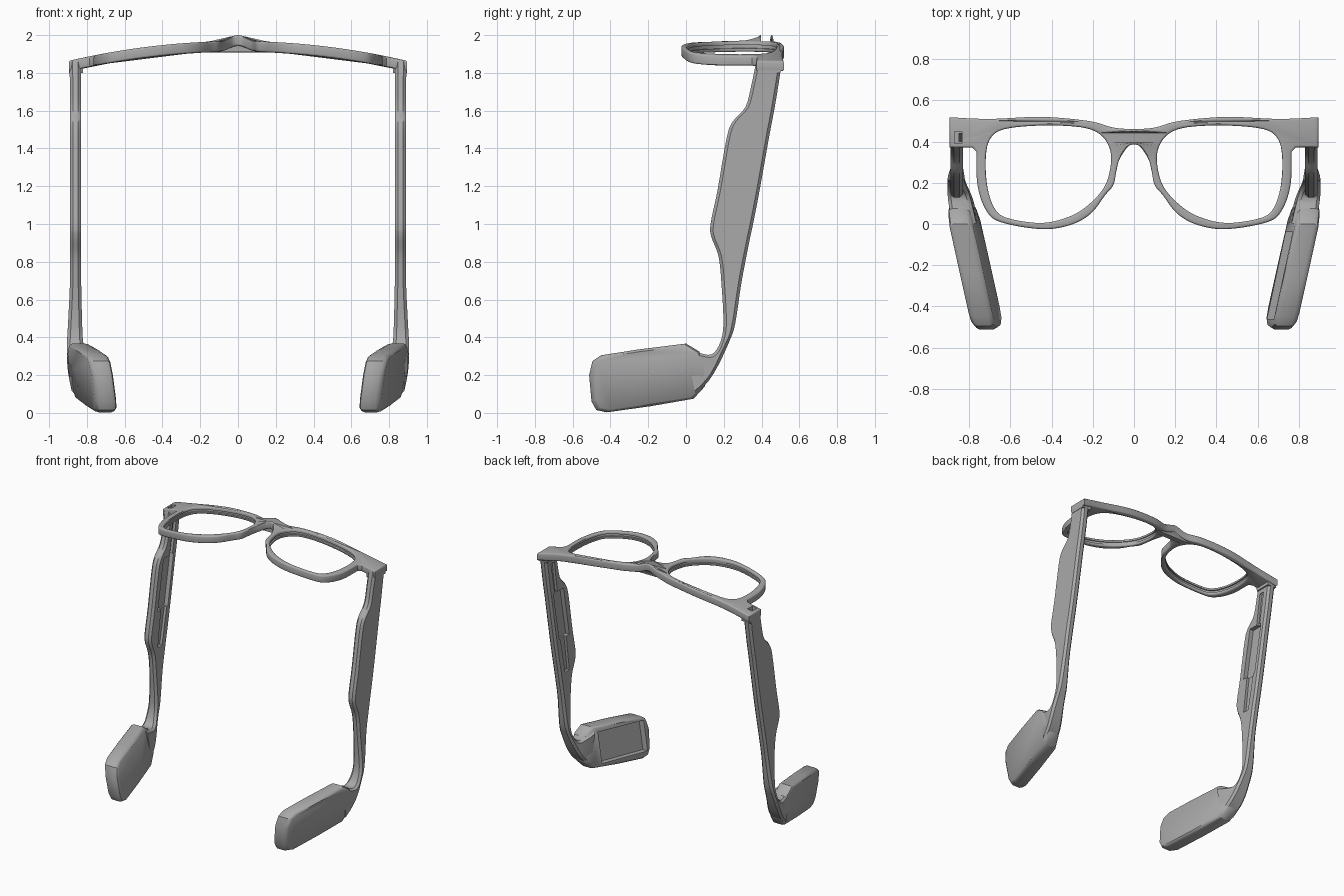
import bpy, bmesh, math
from mathutils import Vector

cube = bpy.data.objects.get("Cube")
if cube:
    bpy.data.objects.remove(cube)

grey = bpy.data.materials.new("matte_grey")
grey.use_nodes = True
grey.diffuse_color = (0.4, 0.4, 0.4, 1)
grey.node_tree.nodes["Principled BSDF"].inputs["Base Color"].default_value = grey.diffuse_color


def spline(points, steps=5, closed=False):
    """Catmull-Rom curve through points of any dimension."""
    pts = [Vector(p) for p in points]
    n = len(pts)
    out = []
    for i in range(n if closed else n - 1):
        if closed:
            a, b, c, d = (pts[(i + k) % n] for k in (-1, 0, 1, 2))
        else:
            a, b, c, d = (pts[min(max(i + k, 0), n - 1)] for k in (-1, 0, 1, 2))
        for s in range(steps):
            t = s / steps
            out.append(b + (c - a) * (t / 2) + (a * 2 - b * 5 + c * 4 - d) * (t * t / 2)
                       + (b * 3 - a - c * 3 + d) * (t ** 3 / 2))
    return out if closed else out + [pts[-1]]


def add_object(name, mesh):
    obj = bpy.data.objects.new(name, mesh)
    bpy.context.scene.collection.objects.link(obj)
    return obj


def loft(name, rings, side=1):
    """Skin closed rings of points, capped at both ends; side -1 mirrors x."""
    bm = bmesh.new()
    rows = [[bm.verts.new((side * x, y, z)) for x, y, z in ring] for ring in rings]
    for a, b in zip(rows, rows[1:]):
        for i in range(len(a)):
            j = (i + 1) % len(a)
            bm.faces.new((a[i], a[j], b[j], b[i]))
    bm.faces.new(rows[0])
    bm.faces.new(rows[-1])
    bmesh.ops.recalc_face_normals(bm, faces=bm.faces)
    mesh = bpy.data.meshes.new(name)
    bm.to_mesh(mesh)
    bm.free()
    return add_object(name, mesh)


def prism(name, profile, x0, x1, side=1):
    return loft(name, [[(x, y, z) for y, z in profile] for x in (x0, x1)], side)


def evaluated_mesh(obj):
    graph = bpy.context.evaluated_depsgraph_get()
    return bpy.data.meshes.new_from_object(obj.evaluated_get(graph))


def frame_height(x):
    return 1.94 - 0.13 * x * x + 0.032 * math.exp(-(x / 0.06) ** 2)


def slab(name, outlines, thickness, bevel):
    """Flat plate with holes, bent to the wrap of the frame."""
    curve = bpy.data.curves.new(name, "CURVE")
    curve.dimensions = "2D"
    curve.fill_mode = "BOTH"
    curve.extrude = thickness / 2 - bevel
    curve.bevel_depth = bevel
    curve.bevel_resolution = 2
    curve.offset = -bevel
    for outline in outlines:
        path = curve.splines.new("POLY")
        path.points.add(len(outline) - 1)
        path.use_cyclic_u = True
        for point, (x, y) in zip(path.points, outline):
            point.co = (x, y, 0, 1)
    temp = add_object(name + "_curve", curve)
    mesh = evaluated_mesh(temp)
    bpy.data.objects.remove(temp)
    bm = bmesh.new()
    bm.from_mesh(mesh)
    bmesh.ops.remove_doubles(bm, verts=bm.verts, dist=0.0001)
    for v in bm.verts:
        v.co.z += frame_height(v.co.x)
    bmesh.ops.recalc_face_normals(bm, faces=bm.faces)
    bm.to_mesh(mesh)
    bm.free()
    return add_object(name, mesh)


def finish(obj, cutters=(), angle=35):
    """Subtract the cutters, then colour and shade the part."""
    for cutter in cutters:
        mod = obj.modifiers.new("cut", "BOOLEAN")
        mod.operation = "DIFFERENCE"
        mod.solver = "EXACT"
        mod.object = cutter
    if cutters:
        mesh = evaluated_mesh(obj)
        obj.modifiers.clear()
        obj.data = mesh
    obj.data.materials.clear()
    obj.data.materials.append(grey)
    obj.data.polygons.foreach_set("use_smooth", [True] * len(obj.data.polygons))
    obj.data.set_sharp_from_angle(angle=math.radians(angle))


def discard(cutters):
    for cutter in cutters:
        bpy.data.objects.remove(cutter)


# Front frame: brow line, square end pieces, rims and nose arch
brow = spline([(0, .46), (.1, .468), (.22, .5), (.45, .52), (.7, .51), (.895, .518)])
rim = spline([(.765, .35), (.76, .19), (.72, .07), (.65, .01), (.45, -.025), (.31, -.005),
              (.21, .05), (.14, .14), (.1, .19), (.085, .26), (.07, .315), (.03, .375), (0, .387)])
half = [tuple(p) for p in brow + [Vector((.895, .372)), Vector((.785, .372))] + rim]
outline = half + [(-x, y) for x, y in reversed(half[1:-1])]
lens = spline([(-.72, .31), (-.7, .41), (-.63, .46), (-.45, .478), (-.26, .47), (-.165, .435),
               (-.116, .36), (-.116, .266), (-.15, .17), (-.237, .08), (-.33, .03),
               (-.45, .005), (-.6, .025), (-.67, .065), (-.71, .17)], 5, True)
holes = [[(s * x, y) for x, y in lens] for s in (1, -1)]
frame = slab("front_frame", [outline] + holes, 0.056, 0.01)

# Lens grooves inside the rims, and the open hinge slot on the right
grooves = [slab("groove_cutter", [[(s * .42 + (x - s * .42) * 1.03, .24 + (y - .24) * 1.04)
                                   for x, y in hole]], 0.018, 0)
           for s, hole in zip((-1, 1), (holes[0], holes[1]))]
hinge_slot = prism("hinge_cutter", [(.39, 1.77), (.45, 1.77), (.45, 1.95), (.39, 1.95)],
                   .835, .872, -1)
finish(frame, grooves + [hinge_slot])
discard(grooves)

# Temple stations: front y, front z, back y, back z, inner x, outer x
stations = spline([
    (.372, 1.86, .508, 1.86, .83, .893), (.347, 1.74, .49, 1.74, .83, .89),
    (.315, 1.62, .47, 1.62, .83, .89), (.246, 1.54, .455, 1.54, .83, .89),
    (.214, 1.45, .438, 1.45, .83, .89), (.167, 1.18, .39, 1.18, .83, .89),
    (.13, 1, .355, 1, .83, .89), (.135, .93, .34, .93, .83, .89),
    (.172, .83, .32, .83, .83, .89), (.188, .68, .292, .68, .83, .89),
    (.198, .47, .26, .47, .825, .9), (.18, .37, .23, .38, .82, .905),
    (.135, .31, .175, .26, .8, .905), (.06, .32, .12, .17, .78, .895),
    (0, .34, .05, .1, .765, .88)], 4)


def temple_ring(station):
    fy, fz, by, bz, xi, xo = station
    front, back = Vector((fy, fz)), Vector((by, bz))
    chamfer = 0.016
    f = chamfer / (back - front).length
    corners = [(xi, f), (xi + chamfer, 0), (xo - chamfer, 0), (xo, f),
               (xo, 1 - f), (xo - chamfer, 1), (xi + chamfer, 1), (xi, 1 - f)]
    return [(x, *front.lerp(back, t)) for x, t in corners]


# Ear block outline in y and z, leaning inward toward its tip
block = [(.07, .325), (0, .367), (-.25, .336), (-.45, .305), (-.495, .275), (-.513, .2),
         (-.5, .06), (-.475, .015), (-.42, .003), (-.19, .035), (.04, .075), (.1, .14), (.12, .22)]


def block_ring(depth, shrink):
    ring = []
    for y, z in block:
        y, z = -.2 + (y + .2) * shrink, .185 + (z - .185) * shrink
        ring.append((.895 - depth + .2 * (y - .1) + .15 * (z - .2), y, z))
    return ring


for side, word in ((1, "left"), (-1, "right")):
    # Arm with shallow pockets on its inner face
    arm = loft(word + "_temple", [temple_ring(s) for s in stations], side)
    pockets = [prism("pocket_cutter", profile, .8, x, side) for profile, x in (
        ([(.22, 1.15), (.34, 1.15), (.41, 1.53), (.29, 1.53)], .862),
        ([(.36, 1.5), (.39, 1.5), (.44, 1.77), (.4, 1.77)], .85),
        ([(.22, .88), (.27, .88), (.33, 1.17), (.26, 1.17)], .85))]
    finish(arm, pockets + ([hinge_slot] if side < 0 else []))
    discard(pockets)

    # Knuckle joining the arm to the frame
    knuckle = prism(word + "_hinge_block", [(.378, 1.8), (.5, 1.8), (.512, 1.85), (.375, 1.85)],
                    .82, .894, side)
    finish(knuckle, [hinge_slot] if side < 0 else [])

    # Ear block with rounded rims; the left one has an open tray
    tip = loft(word + "_ear_block", [block_ring(d, k) for d, k in (
        (0, .92), (.008, .97), (.025, 1), (.09, 1), (.107, .97), (.115, .92))], side)
    tray = []
    if side > 0:
        tray = [loft("tray_cutter", [
            [(.895 - d + .2 * (y - .1) + .15 * (z - .2), y, z)
             for y, z in ((-.46, .05), (-.04, .09), (-.04, .32), (-.46, .275))]
            for d in (.075, .15)])]
    finish(tip, tray)
    discard(tray)

discard([hinge_slot])
